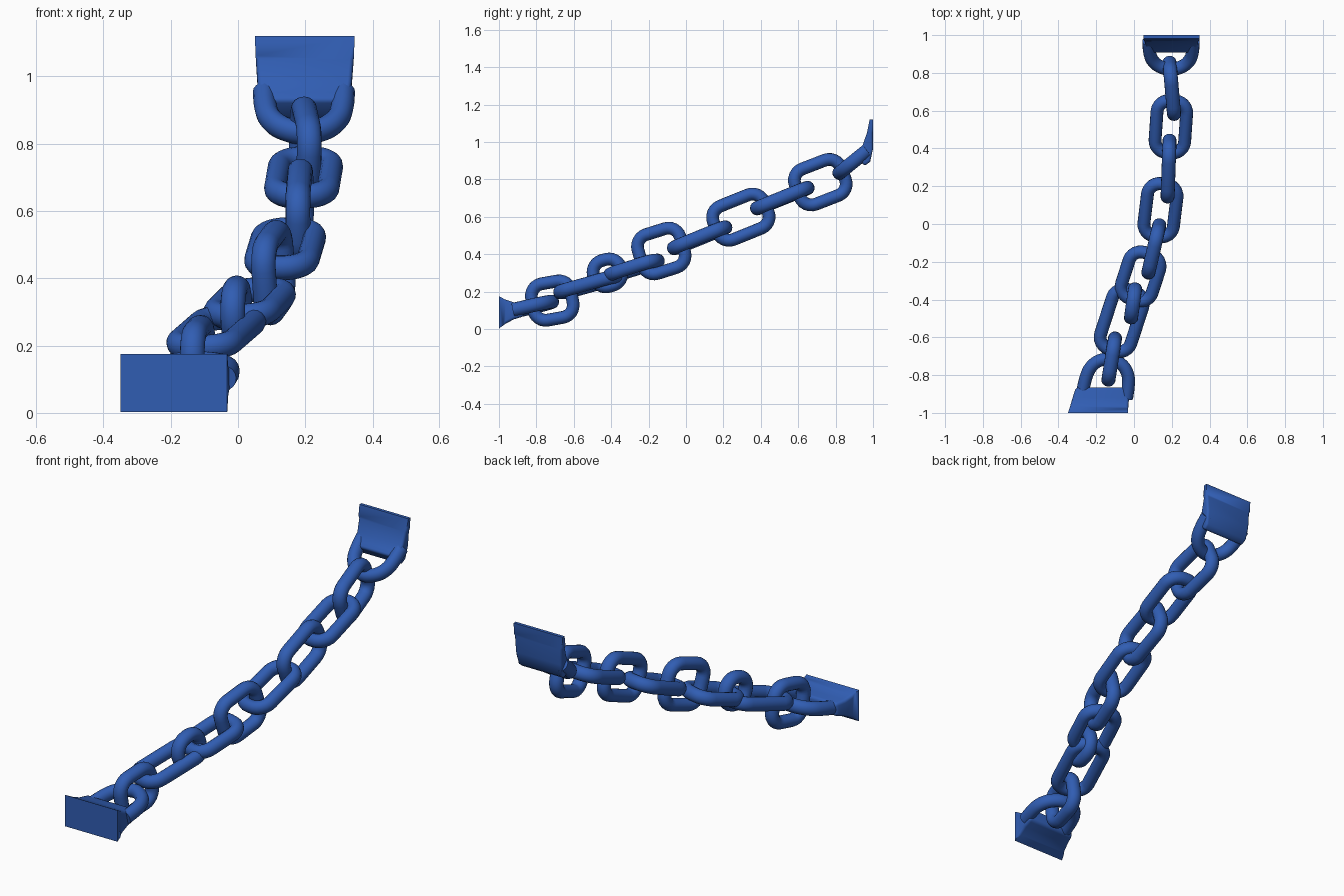
import bpy, bmesh, math
from mathutils import Vector, geometry

if "Cube" in bpy.data.objects:
    bpy.data.objects.remove(bpy.data.objects["Cube"])

blue = bpy.data.materials.new("chain blue")
blue.diffuse_color = (0.03, 0.11, 0.45, 1)
blue.use_nodes = True
blue.node_tree.nodes["Principled BSDF"].inputs["Base Color"].default_value = blue.diffuse_color
R_IN, R_OUT = 0.034, 0.037       # bar radius in the link plane / across it


def finish(name, bm, angle=40):
    bmesh.ops.recalc_face_normals(bm, faces=bm.faces)
    me = bpy.data.meshes.new(name)
    bm.to_mesh(me)
    bm.free()
    ob = bpy.data.objects.new(name, me)
    bpy.context.collection.objects.link(ob)
    me.materials.append(blue)
    bpy.ops.object.select_all(action='DESELECT')
    ob.select_set(True)
    bpy.context.view_layer.objects.active = ob
    bpy.ops.object.shade_smooth_by_angle(angle=math.radians(angle))
    return ob


def frame(yaw, pitch):
    """Long direction and the horizontal direction across it."""
    a, p = math.radians(yaw), math.radians(pitch)
    u = Vector((math.sin(a) * math.cos(p), math.cos(a) * math.cos(p), math.sin(p)))
    return u, Vector((math.cos(a), -math.sin(a), 0))


def sweep(name, pts, n, closed):
    """Round bar along a flat path whose plane has normal n."""
    bm, k, rings = bmesh.new(), 16, []
    m = len(pts)
    for i, p in enumerate(pts):
        a = pts[(i - 1) % m] if closed else pts[max(i - 1, 0)]
        b = pts[(i + 1) % m] if closed else pts[min(i + 1, m - 1)]
        s = (b - a).normalized().cross(n)
        rings.append([bm.verts.new(p + s * R_IN * math.cos(2 * math.pi * j / k)
                                   + n * R_OUT * math.sin(2 * math.pi * j / k)) for j in range(k)])
    for i in range(m if closed else m - 1):
        a, b = rings[i], rings[(i + 1) % m]
        for j in range(k):
            bm.faces.new((a[j], a[(j + 1) % k], b[(j + 1) % k], b[j]))
    if not closed:
        bm.faces.new(rings[0])
        bm.faces.new(rings[-1])
    return finish(name, bm)


def link(name, centre, L, W, yaw, pitch, upright):
    """Rounded-rectangle chain link of outer size L x W."""
    u, h = frame(yaw, pitch)
    v = h.cross(u) if upright else h
    n = u.cross(v)
    rad = min(0.1, W / 2) - R_IN
    hx, hy = L / 2 - R_IN - rad, W / 2 - R_IN - rad
    pts = []
    for q, (sx, sy) in enumerate(((1, 1), (-1, 1), (-1, -1), (1, -1))):
        for i in range(7):
            t = math.pi / 2 * (q + i / 6)
            pts.append(Vector(centre) + u * (sx * hx + rad * math.cos(t))
                       + v * (sy * hy + rad * math.sin(t)))
    sweep(name, pts, n, True)


# upright links
for i, (c, L, W, yaw, pitch) in enumerate((
        ((-0.118, -0.715, 0.152), 0.285, 0.265, 9, 10),
        ((-0.005, -0.42, 0.30), 0.222, 0.212, 8, 15),
        ((0.105, -0.132, 0.417), 0.31, 0.285, 13, 17),
        ((0.183, 0.293, 0.598), 0.36, 0.26, 2, 22),
        ((0.20, 0.718, 0.785), 0.33, 0.27, -5, 21))):
    link("upright_link_%d" % (i + 1), c, L, W, yaw, pitch, True)

# flat links between them
for i, (c, L, W, yaw, pitch) in enumerate((
        ((-0.065, -0.51, 0.24), 0.41, 0.236, 18, 15),
        ((0.035, -0.278, 0.327), 0.335, 0.237, 18, 17),
        ((0.14, 0.073, 0.488), 0.37, 0.225, 7, 22),
        ((0.195, 0.515, 0.70), 0.365, 0.225, 4, 22))):
    link("flat_link_%d" % (i + 1), c, L, W, yaw, pitch, False)


def end_loop(name, tip, yaw, pitch):
    """U-shaped bar growing out of an end plate; tip is its outermost point."""
    u, v = frame(yaw, pitch)
    half = [(-0.23, 0.118), (-0.16, 0.114), (-0.105, 0.101), (-0.06, 0.065)]
    path = half + [(-0.036, 0)] + [(a, -b) for a, b in reversed(half)]
    P = [Vector(tip) + u * a + v * b for a, b in path]
    P = [2 * P[0] - P[1]] + P + [2 * P[-1] - P[-2]]
    pts = []
    for i in range(1, len(P) - 2):
        t0, t1 = (P[i + 1] - P[i - 1]) / 6, (P[i + 2] - P[i]) / 6
        pts += geometry.interpolate_bezier(P[i], P[i] + t0, P[i + 1] - t1, P[i + 1], 6)[:-1]
    pts.append(P[-2])
    sweep(name, pts, u.cross(v), False)


def loft(name, sections, bevel):
    """Skin a row of four-cornered sections and round the long edges."""
    bm = bmesh.new()
    rings = [[bm.verts.new(p) for p in s] for s in sections]
    for a, b in zip(rings, rings[1:]):
        for j in range(4):
            bm.faces.new((a[j], a[(j + 1) % 4], b[(j + 1) % 4], b[j]))
    bm.faces.new(rings[0])
    bm.faces.new(rings[-1])
    last = set(rings[-1])
    edges = [e for e in bm.edges if e.verts[0] in last and e.verts[1] in last]
    edges += [e for a, b in zip(rings[1:], rings[2:]) for j in range(4)
              for e in bm.edges if set(e.verts) == {a[j], b[j]}]
    bmesh.ops.bevel(bm, geom=edges, offset=bevel, segments=3, affect='EDGES', profile=0.5)
    finish(name, bm, 45)


# lower end: flared plate and loop
loft("lower_end_plate", [
    [(x0, y, z0), (x1, y, z0), (x1, y, z1), (x0, y, z1)] for y, x0, x1, z0, z1 in (
        (-1.0, -0.35, -0.032, 0.003, 0.175),
        (-0.965, -0.338, -0.03, 0.028, 0.157),
        (-0.92, -0.325, -0.026, 0.052, 0.142),
        (-0.865, -0.308, -0.022, 0.068, 0.138))], 0.015)
end_loop("lower_end_loop", (-0.112, -0.68, 0.155), 11, 13)

# upper end: plate curving up against the wall, and loop (yz of front and back edge)
loft("upper_end_plate", [
    [(x0, yf, zf), (x1, yf, zf), (x1, yb, zb), (x0, yb, zb)] for x0, x1, yf, zf, yb, zb in (
        (0.05, 0.347, 0.982, 1.12, 1.0, 1.12),
        (0.053, 0.344, 0.968, 1.05, 1.0, 1.05),
        (0.058, 0.338, 0.945, 0.985, 1.0, 0.965),
        (0.063, 0.332, 0.922, 0.953, 0.985, 0.895),
        (0.066, 0.328, 0.902, 0.93, 0.955, 0.872))], 0.012)
end_loop("upper_end_loop", (0.196, 0.79, 0.81), 180, -39)
